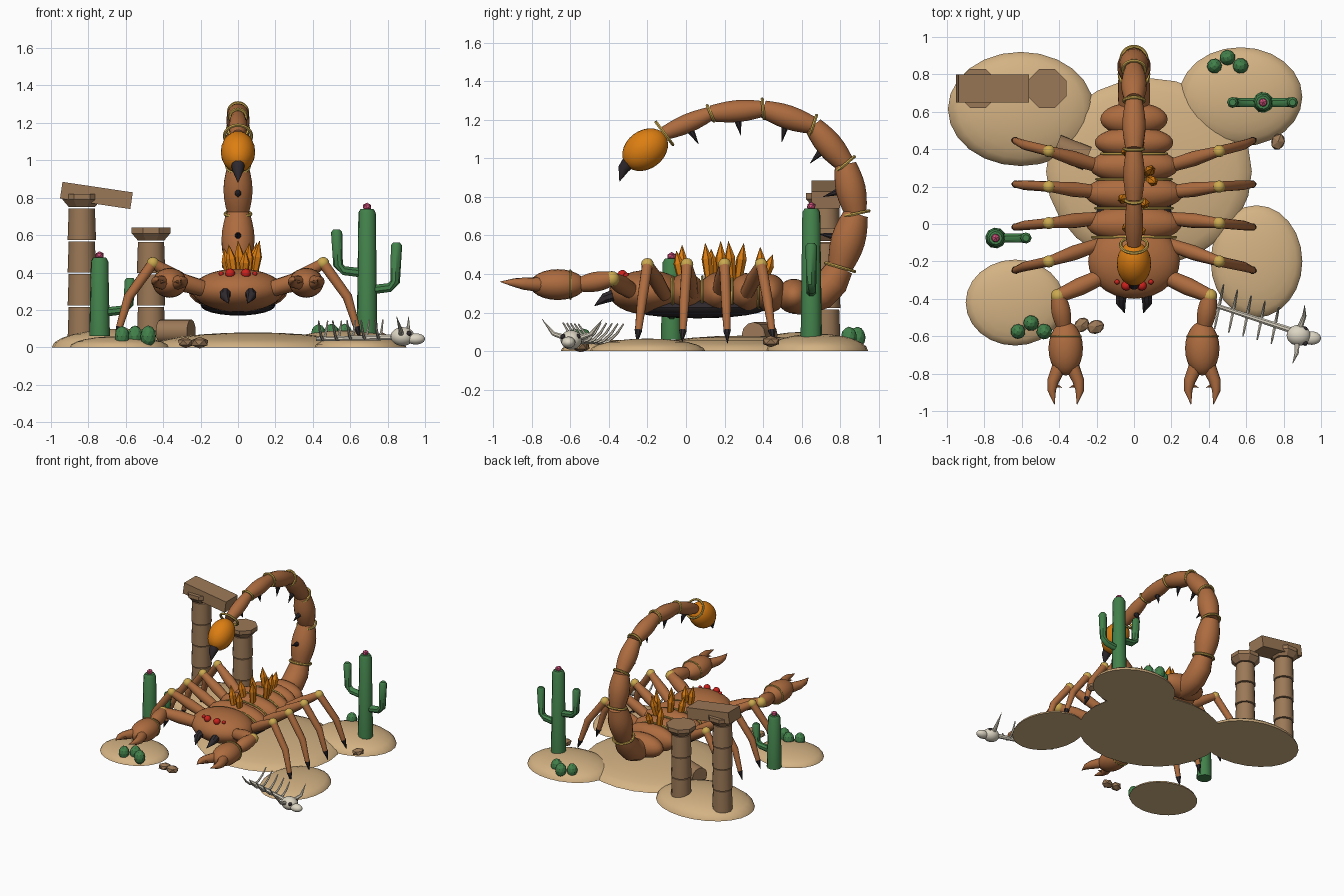
import bpy, bmesh, math, random
from mathutils import Vector, Matrix

if "Cube" in bpy.data.objects:
    bpy.data.objects.remove(bpy.data.objects["Cube"])
random.seed(4)


def mat(name, r, g, b):
    m = bpy.data.materials.new(name)
    m.diffuse_color = (r, g, b, 1)
    m.use_nodes = True
    m.node_tree.nodes["Principled BSDF"].inputs["Base Color"].default_value = m.diffuse_color
    return m


SHELL = mat("shell_brown", .42, .15, .05)
SAND = mat("sand", .66, .45, .23)
STONE = mat("stone", .33, .19, .095)
AMBER = mat("amber", .72, .21, .006)
GOLD = mat("gold", .60, .40, .08)
GREEN = mat("cactus_green", .055, .22, .07)
PINK = mat("flower_pink", .62, .08, .20)
RED = mat("eye_red", .60, .015, .012)
DARK = mat("dark_horn", .028, .022, .026)
BONE = mat("bone", .72, .67, .55)


def finish(name, bm, m, smooth=True):
    bmesh.ops.recalc_face_normals(bm, faces=bm.faces)
    me = bpy.data.meshes.new(name)
    bm.to_mesh(me)
    bm.free()
    me.materials.append(m)
    ob = bpy.data.objects.new(name, me)
    bpy.context.collection.objects.link(ob)
    if smooth:
        bpy.context.view_layer.objects.active = ob
        ob.select_set(True)
        bpy.ops.object.shade_smooth_by_angle(angle=math.radians(40))
        ob.select_set(False)
    return ob


def aim(direction):
    return Vector(direction).to_track_quat('Z', 'Y').to_matrix().to_4x4()


def ball(name, loc, size, m, direction=(0, 0, 1), seg=20, rings=12, dome=False):
    bm = bmesh.new()
    bmesh.ops.create_uvsphere(bm, u_segments=seg, v_segments=rings, radius=1)
    if dome:  # keep the upper half with a flat base
        bmesh.ops.bisect_plane(bm, geom=bm.verts[:] + bm.edges[:] + bm.faces[:],
                               plane_co=(0, 0, 0), plane_no=(0, 0, -1), clear_outer=True)
        bmesh.ops.holes_fill(bm, edges=[e for e in bm.edges if e.is_boundary])
    s = size if isinstance(size, tuple) else (size,) * 3
    bm.transform(Matrix.Translation(loc) @ aim(direction) @ Matrix.Diagonal((*s, 1)))
    return finish(name, bm, m)


def rock(name, loc, size, m, sub=1):
    bm = bmesh.new()
    bmesh.ops.create_icosphere(bm, subdivisions=sub, radius=1)
    bm.transform(Matrix.Translation(loc) @ Matrix.Rotation(random.random() * 3, 4, 'Z')
                 @ Matrix.Diagonal((*size, 1)))
    return finish(name, bm, m, False)


def tube(name, pts, radii, m, sides=12, smooth=True):
    """Round section swept along points, one radius per point."""
    pts = [Vector(p) for p in pts]
    bm, loops = bmesh.new(), []
    u = None
    for i, p in enumerate(pts):
        d = (pts[min(i + 1, len(pts) - 1)] - pts[max(i - 1, 0)]).normalized()
        u = d.orthogonal() if u is None else u - d * u.dot(d)
        u.normalize()
        v = d.cross(u)
        loops.append([bm.verts.new(p + radii[i] * (u * math.cos(a) + v * math.sin(a)))
                      for a in (math.tau * (k + .5) / sides for k in range(sides))])
    for a, b in zip(loops, loops[1:]):
        for k in range(sides):
            j = (k + 1) % sides
            bm.faces.new((a[k], a[j], b[j], b[k]))
    bm.faces.new(loops[0])
    bm.faces.new(loops[-1])
    return finish(name, bm, m, smooth)


def spike(name, a, b, r, m=DARK, sides=8):
    return tube(name, [a, b], [r, .001], m, sides)


def barrel(name, a, b, r, m=SHELL, end=.72):
    """Bulged segment between two points."""
    a, b = Vector(a), Vector(b)
    ts = [i / 6 for i in range(7)]
    return tube(name, [a.lerp(b, t) for t in ts],
                [r * (end + (1 - end) * math.sin(math.pi * t)) for t in ts], m, 16)


def ring(name, loc, rx, ry, thick, direction):
    n, k = 28, 6
    bm = bmesh.new()
    g = [[bm.verts.new(((rx + thick * math.cos(b)) * math.cos(a),
                        (ry + thick * math.cos(b)) * math.sin(a), thick * math.sin(b)))
          for b in (math.tau * j / k for j in range(k))]
         for a in (math.tau * i / n for i in range(n))]
    for i in range(n):
        for j in range(k):
            bm.faces.new((g[i][j], g[(i + 1) % n][j], g[(i + 1) % n][(j + 1) % k], g[i][(j + 1) % k]))
    bm.transform(Matrix.Translation(loc) @ aim(direction))
    return finish(name, bm, GOLD)


# Sand dunes
for x, y, rx, ry, h in [(.08, .28, .55, .50, .08), (-.605, .615, .39, .305, .10),
                        (.57, .68, .33, .265, .09), (-.635, -.42, .265, .23, .06),
                        (.655, -.20, .245, .30, .065)]:
    ball("dune", (x, y, 0), (rx, ry, h), SAND, seg=24, rings=12, dome=True)

# Ruined columns, fallen beam and drum
for x, drums, top in [(-.835, 4, .75), (-.465, 3, .57)]:
    step = (top - .05) / drums
    for i in range(drums):
        z = .05 + i * step
        tube("column_drum", [(x, .725, z), (x, .725, z + step - .008)], [.076, .07], STONE, 12)
    tube("column_capital", [(x, .725, top), (x, .725, top + .04), (x, .725, top + .07)],
         [.075, .112, .112], STONE, 8, False)
bm = bmesh.new()
bmesh.ops.create_cube(bm, size=1)
bm.transform(Matrix.Translation((-.757, .725, .812)) @ Matrix.Rotation(math.radians(8.5), 4, 'Y')
             @ Matrix.Diagonal((.38, .15, .09, 1)))
finish("fallen_beam", bm, STONE, False)
tube("fallen_drum", [(-.415, .415, .085), (-.25, .35, .085)], [.065, .065], STONE, 12)
for x, y, s in [(-.28, -.54, .05), (-.205, -.55, .052), (.77, .44, .05)]:
    rock("rock", (x, y, .025 if y < 0 else .05), (s, s * .8, s * .6), STONE)

# Cacti with arms and flowers
for x, y, z0, z1, arms in [(.69, .65, .07, .74, [(-.155, .41, .63), (.15, .32, .56)]),
                           (-.74, -.075, .06, .48, [(.155, .20, .37)])]:
    tube("cactus_trunk", [(x, y, z0), (x, y, z1 - .02), (x, y, z1)], [.056, .047, .035], GREEN, 10)
    rock("cactus_flower", (x, y, z1 + .012), (.025, .025, .022), PINK)
    for dx, za, zb in arms:
        tube("cactus_arm", [(x, y, za - .015), (x + dx * .8, y, za), (x + dx, y, za + .03),
                            (x + dx * 1.05, y, zb - .015), (x + dx * 1.05, y, zb)],
             [.027, .026, .026, .03, .018], GREEN, 8)
for x, y, z in [(-.55, -.55, .06), (.50, .87, .07)]:
    for dx, dy, r in [(-.07, -.025, .04), (0, .02, .042), (.07, -.025, .042)]:
        rock("small_bush", (x + dx, y + dy, z), (r, r, r * 1.35), GREEN, 2)

# Animal skeleton
s0, s1 = Vector((.42, -.43, .045)), Vector((.86, -.575, .055))
side = Vector((.2, .97, 0)).normalized()
tube("spine", [s0, s1], [.012, .017], BONE, 8)
for i in range(5):
    c = s0.lerp(s1, .08 + .17 * i)
    w = .12 - .005 * i
    tube("rib", [c + side * w * t + Vector((0, 0, .1 * t * t - .005)) for t in (-1, -.7, -.35, 0, .35, .7, 1)],
         [.004, .007, .008, .009, .008, .007, .004], BONE, 6)
ball("skull", (.88, -.595, .058), (.064, .056, .05), BONE)
ball("snout", (.95, -.61, .045), (.05, .036, .03), BONE)
for s in (-1, 1):
    c = Vector((.88, -.59, .07))
    tube("skull_horn", [c + side * .04 * s, c + side * .10 * s + Vector((.01, 0, .02)),
                        c + side * .16 * s + Vector((0, 0, .095))], [.016, .012, .001], BONE, 8)
    ball("eye_socket", (.915, -.6 + .038 * s, .075), .014, DARK, seg=10, rings=6)

# Body: head, back plates and belly
ball("head", (0, -.20, .305), (.245, .20, .115), SHELL, seg=28, rings=16)
for y, rx, ry, rz in [(.00, .255, .10, .105), (.165, .265, .10, .11), (.31, .24, .095, .105),
                      (.435, .21, .085, .10), (.56, .18, .09, .09)]:
    ball("back_plate", (0, y, .30 if y < .5 else .285), (rx, ry, rz), SHELL, seg=28)
ball("belly", (0, .06, .225), (.20, .36, .055), DARK, seg=24)
for y, rx in [(-.07, .222), (.085, .205), (.24, .20), (.375, .175)]:
    ring("body_ring", (0, y, .30), rx, .086, .008, (0, 1, 0))

# Back crystals: base x, y then tip x, y, z
for x, y, tx, ty, tz in [(-.02, -.02, -.05, -.02, .55), (.03, -.02, .04, -.05, .52),
                         (.05, .12, .06, .10, .56), (-.04, .14, -.075, .13, .53),
                         (.02, .18, .0, .18, .57), (.08, .24, .115, .22, .57),
                         (.07, .27, .10, .30, .56), (-.03, .39, -.05, .385, .54),
                         (.03, .40, .03, .45, .50)]:
    a, b = Vector((x, y, .36)), Vector((tx, ty, tz))
    tube("crystal", [a, a.lerp(b, .6), b], [.02, .028, .001], AMBER, 6, False)

# Mirrored parts: eyes, fangs, legs, pincers
for s in (-1, 1):
    ball("eye", (s * .042, -.33, .395), .026, RED, seg=12, rings=8)
    ball("side_eye", (s * .09, -.31, .393), .014, RED, seg=10, rings=6)
    tube("fang", [(s * .065, -.36, .295), (s * .07, -.42, .275), (s * .05, -.475, .235)],
         [.032, .028, .002], DARK, 8)
    for y0, yk, yt in [(-.11, -.20, -.255), (.03, .005, -.02), (.17, .20, .215), (.31, .39, .455)]:
        hip, knee = Vector((s * .19, y0, .29)), Vector((s * .455, yk, .45))
        shin, tip = Vector((s * .585, (yk + yt) / 2, .27)), Vector((s * .655, yt, .04))
        ankle = shin.lerp(tip, .7)
        tube("leg_upper", [hip, hip.lerp(knee, .5), knee], [.035, .04, .027], SHELL)
        ball("leg_knee", knee, .033, GOLD, seg=12, rings=8)
        tube("leg_lower", [knee, shin, ankle], [.028, .026, .018], SHELL)
        spike("leg_claw", ankle, tip, .021)
    elbow, wrist = Vector((s * .405, -.385, .375)), Vector((s * .375, -.55, .345))
    tube("pincer_upper_arm", [(s * .17, -.28, .31), (s * .29, -.335, .345), elbow],
         [.042, .048, .036], SHELL)
    ball("pincer_elbow", elbow, .04, GOLD, seg=14, rings=8)
    barrel("pincer_forearm", elbow, wrist, .052)
    ball("pincer_palm", (s * .365, -.665, .345), (.092, .08, .145), SHELL, (0, -1, 0))
    ring("pincer_ring", (s * .367, -.60, .345), .082, .073, .006, (0, 1, 0))
    for t in (-1, 1):
        x = s * .365
        tube("pincer_finger", [(x + t * .03, -.75, .345), (x + t * .068, -.84, .35),
                               (x + t * .075, -.89, .355), (x + t * .06, -.965, .36)],
             [.04, .032, .023, .001], SHELL, 10)
        spike("pincer_tooth", (x + t * .06, -.86, .35), (x + t * .02, -.875, .35), .014, SHELL, 6)

# Arched tail with rings and inner thorns
tube("tail_base", [(0, .55, .27), (0, .63, .272), (0, .70, .30), (0, .76, .36), (0, .80, .435)],
     [.08, .085, .087, .085, .07], SHELL, 16)
joints = [Vector((0, y, z)) for y, z in [(.80, .435), (.882, .713), (.827, .97), (.66, 1.17),
                                         (.40, 1.257), (.128, 1.233), (-.112, 1.13)]]
widths = [.09, .079, .069, .063, .058, .05]
hub = Vector((0, .35, .75))
for a, b, r in zip(joints, joints[1:], widths):
    mid = (a + b) / 2
    d = (b - a).normalized()
    inward = Vector((0, -d.z, d.y))
    if inward.dot(hub - mid) < 0:
        inward.negate()
    barrel("tail_segment", a, b, r)
    spike("tail_thorn", mid + inward * r * .8, mid + inward * (r + .07) - d * .01, .021)
    ring("tail_ring", a, r * .87, r * .87, .009, d)

# Venom bulb and stinger
aim_dir = Vector((0, -.80, -.60))
ring("bulb_ring", joints[-1], .072, .072, .009, aim_dir)
ball("venom_bulb", (0, -.212, 1.045), (.092, .10, .128), AMBER, aim_dir, 24, 14)
tube("stinger", [(0, -.28, 1.0), (0, -.325, .945), (0, -.345, .88)], [.042, .03, .001], DARK, 10)
